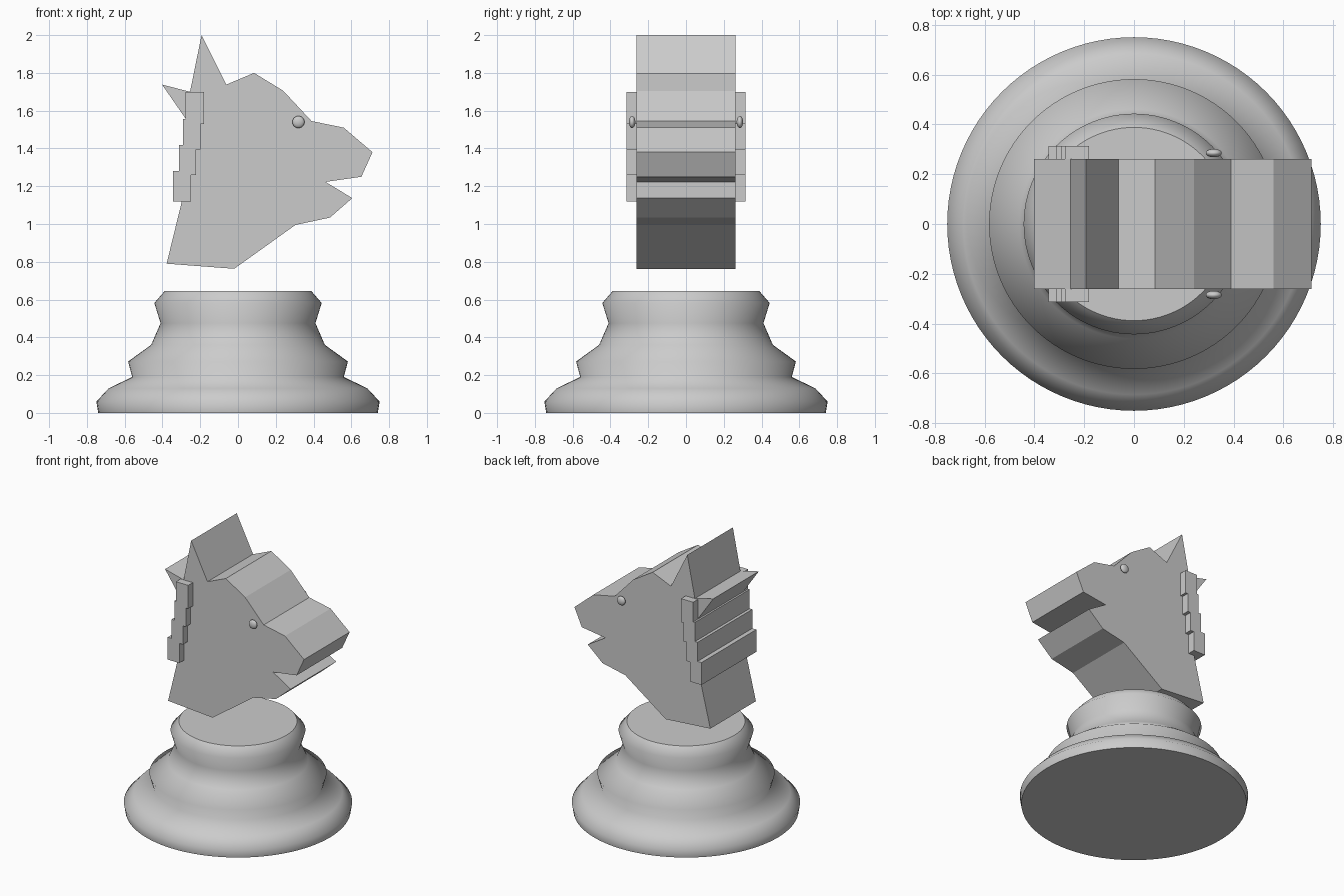
import bpy, bmesh
from mathutils import Matrix

cube = bpy.data.objects.get("Cube")
if cube:
    bpy.data.objects.remove(cube, do_unlink=True)

grey = bpy.data.materials.new("plain_grey")
grey.use_nodes = True
COLOUR = (0.6, 0.6, 0.6, 1)
grey.diffuse_color = COLOUR
grey.node_tree.nodes["Principled BSDF"].inputs["Base Color"].default_value = COLOUR


def finish(name, bm):
    bmesh.ops.recalc_face_normals(bm, faces=bm.faces[:])
    mesh = bpy.data.meshes.new(name)
    bm.to_mesh(mesh)
    bm.free()
    mesh.materials.append(grey)
    obj = bpy.data.objects.new(name, mesh)
    bpy.context.collection.objects.link(obj)
    return obj


def extrude_outline(name, outline, half):
    """Solid from an x-z outline, spanning y from -half to half."""
    bm = bmesh.new()
    face = bm.faces.new([bm.verts.new((x, -half, z)) for x, z in outline])
    out = bmesh.ops.extrude_face_region(bm, geom=[face])
    moved = [v for v in out["geom"] if isinstance(v, bmesh.types.BMVert)]
    bmesh.ops.translate(bm, verts=moved, vec=(0, 2 * half, 0))
    return finish(name, bm)


def lathe(name, profile, steps):
    """Turned solid with smooth sides and flat end caps."""
    bm = bmesh.new()
    rings = []
    for r, z in profile:
        ring = bmesh.ops.create_circle(bm, segments=steps, radius=r,
                                       matrix=Matrix.Translation((0, 0, z)))
        rings.append(ring["verts"])
    for low, high in zip(rings, rings[1:]):
        for i in range(steps):
            j = (i + 1) % steps
            bm.faces.new((low[i], low[j], high[j], high[i])).smooth = True
    for ring in (rings[0], rings[-1]):
        cap = bm.faces.new(ring)
        for edge in cap.edges:
            edge.smooth = False
    return finish(name, bm)


# Turned pedestal
lathe("base", [(0.74, 0), (0.75, 0.06), (0.685, 0.13), (0.56, 0.19), (0.582, 0.272),
               (0.46, 0.36), (0.41, 0.475), (0.443, 0.582), (0.388, 0.645)], 96)

# Horse head: neck, jaw, mouth, muzzle, brow, two ears
extrude_outline("horse_head", [
    (-0.378, 0.79), (-0.02, 0.763), (0.304, 0.995), (0.487, 1.034), (0.605, 1.137),
    (0.463, 1.223), (0.653, 1.25), (0.712, 1.38), (0.56, 1.51), (0.389, 1.545),
    (0.24, 1.705), (0.085, 1.80), (-0.062, 1.738), (-0.193, 2.0), (-0.254, 1.70),
    (-0.402, 1.738), (-0.213, 1.465)], 0.261)

# Overlapping mane blocks stepping down the back of the neck
MANE = [(-0.278, -0.18, 1.53, 1.70), (-0.291, -0.198, 1.395, 1.557),
        (-0.312, -0.222, 1.26, 1.418), (-0.344, -0.25, 1.118, 1.28)]
for i, (x0, x1, z0, z1) in enumerate(MANE):
    extrude_outline(f"mane_block_{i + 1}",
                    [(x0, z0), (x1, z0), (x1, z1), (x0, z1)], 0.314)

# Flattened eyes
for side, sign in (("left", 1), ("right", -1)):
    bm = bmesh.new()
    place = Matrix.Translation((0.32, sign * 0.285, 1.54)) @ Matrix.Diagonal((1, 0.53, 1, 1))
    bmesh.ops.create_uvsphere(bm, u_segments=32, v_segments=16, radius=0.032, matrix=place)
    for face in bm.faces:
        face.smooth = True
    finish(f"{side}_eye", bm)
